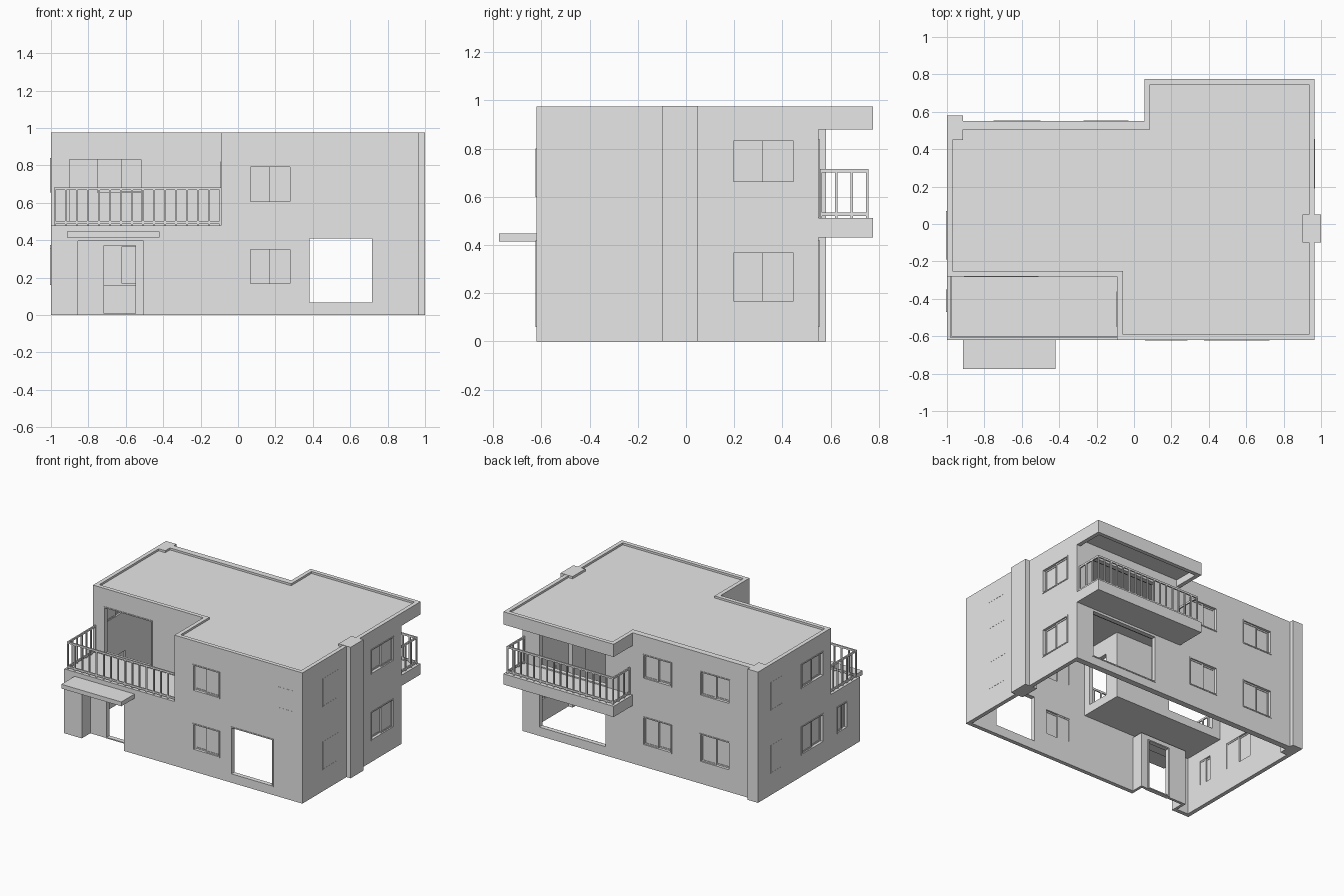
import bpy, bmesh
from mathutils import Vector

cube = bpy.data.objects.get("Cube")
if cube:
    bpy.data.objects.remove(cube, do_unlink=True)

grey = bpy.data.materials.new("plain_grey")
grey.use_nodes = True
grey.diffuse_color = (0.8, 0.8, 0.8, 1)
grey.node_tree.nodes["Principled BSDF"].inputs["Base Color"].default_value = (0.8, 0.8, 0.8, 1)

H = 0.975    # parapet top
T = 0.03     # wall thickness


def finish(name, bm):
    bmesh.ops.recalc_face_normals(bm, faces=bm.faces)
    mesh = bpy.data.meshes.new(name)
    bm.to_mesh(mesh)
    bm.free()
    mesh.materials.append(grey)
    obj = bpy.data.objects.new(name, mesh)
    bpy.context.collection.objects.link(obj)
    return obj


def add_box(bm, x, y, z):
    verts = bmesh.ops.create_cube(bm, size=1)["verts"]
    for v in verts:
        v.co = Vector([(r[0] + r[1]) / 2 + c * abs(r[1] - r[0]) for r, c in zip((x, y, z), v.co)])


def box(name, x, y, z):
    bm = bmesh.new()
    add_box(bm, x, y, z)
    return finish(name, bm)


def extrude(bm, vec):
    res = bmesh.ops.extrude_face_region(bm, geom=bm.faces[:])
    moved = [g for g in res["geom"] if isinstance(g, bmesh.types.BMVert)]
    bmesh.ops.translate(bm, verts=moved, vec=vec)


def wall(name, axis, c, depth, u, z, holes=()):
    """Upright wall along an axis, with rectangular holes (u0, u1, z0, z1)."""
    us = sorted({*u, *[k for h in holes for k in h[:2] if u[0] < k < u[1]]})
    zs = sorted({*z, *[k for h in holes for k in h[2:] if z[0] < k < z[1]]})
    bm = bmesh.new()
    place = (lambda a, b: (a, c, b)) if axis == "x" else (lambda a, b: (c, a, b))
    for a, b in zip(us, us[1:]):
        for lo, hi in zip(zs, zs[1:]):
            mu, mz = (a + b) / 2, (lo + hi) / 2
            if any(h[0] < mu < h[1] and h[2] < mz < h[3] for h in holes):
                continue
            bm.faces.new([bm.verts.new(place(*p)) for p in ((a, lo), (b, lo), (b, hi), (a, hi))])
    bmesh.ops.remove_doubles(bm, verts=bm.verts, dist=1e-5)
    extrude(bm, (0, depth, 0) if axis == "x" else (depth, 0, 0))
    bmesh.ops.dissolve_limit(bm, angle_limit=0.01, verts=bm.verts, edges=bm.edges)
    return finish(name, bm)


def frame(bm, axis, u, z, d, w):
    """Four bars around an opening; d is the depth range across the wall."""
    parts = [((u[0], u[0] + w), z), ((u[1] - w, u[1]), z),
             ((u[0] + w, u[1] - w), (z[0], z[0] + w)), ((u[0] + w, u[1] - w), (z[1] - w, z[1]))]
    for uu, zz in parts:
        add_box(bm, *((uu, d) if axis == "x" else (d, uu)), zz)


def opening(name, axis, c, out, hole, panes=0):
    """Frame in a hole, with optional sliding sashes; out is the outward sign."""
    u, z = hole[:2], hole[2:]
    bm = bmesh.new()
    frame(bm, axis, u, z, (c + out * 0.004, c - out * T), 0.008)
    mid = (u[0] + u[1]) / 2
    spans = [(u[0] + 0.008, mid + 0.006), (mid - 0.006, u[1] - 0.008)]
    for i, s in enumerate(spans[:panes]):
        d = c - out * (0.017 - 0.011 * i)
        zz = (z[0] + 0.008, z[1] - 0.008)
        frame(bm, axis, s, zz, (d, d - out * 0.01), 0.01)
        glass = (d - out * 0.004, d - out * 0.007)
        add_box(bm, *((s, glass) if axis == "x" else (glass, s)), zz)
    finish(name, bm)


def flush_window(name, axis, c, out, u, z):
    bm = bmesh.new()
    frame(bm, axis, u, z, (c + out * 0.001, c - out * 0.004), 0.006)
    finish(name, bm)


def railing(name, points, z, step):
    """Rails and balusters along an axis-aligned path."""
    bm = bmesh.new()
    r = 0.005
    for (x0, y0), (x1, y1) in zip(points, points[1:]):
        xs, ys = sorted((x0, x1)), sorted((y0, y1))
        for lo in (z[0] + 0.008, z[1] - 0.014):
            add_box(bm, (xs[0] - r, xs[1] + r), (ys[0] - r, ys[1] + r), (lo, lo + 0.014))
        n = max(1, round(max(xs[1] - xs[0], ys[1] - ys[0]) / step))
        for i in range(n + 1):
            px, py = x0 + (x1 - x0) * i / n, y0 + (y1 - y0) * i / n
            add_box(bm, (px - r, px + r), (py - r, py + r), z)
    finish(name, bm)


# Openings: u0, u1, z0, z1
garage = (0.375, 0.725, 0.06, 0.418)
entrance = (-0.855, -0.505, 0, 0.395)
front_windows = [(0.06, 0.285, 0.16, 0.36), (0.06, 0.285, 0.6, 0.8)]
back_windows = [(a, b, *z) for a, b in ((-0.75, -0.5), (-0.27, -0.03))
                for z in ((0.16, 0.375), (0.655, 0.84))]
right_windows = [(0.19, 0.455, 0.16, 0.375), (0.19, 0.455, 0.655, 0.84)]
left_windows = [(-0.19, 0.07, 0.16, 0.375), (-0.19, 0.07, 0.655, 0.84)]
left_small = (-0.47, -0.35, 0.16, 0.36)
back_doors = [(0.27, 0.83, 0.06, 0.42), (0.27, 0.83, 0.515, 0.84)]
terrace_door = (-0.91, -0.51, 0.485, 0.84)
side_door = (-0.55, -0.36, 0.485, 0.82)

# Outer walls
wall("front_wall", "x", -0.62, T, (-1, 0.965), (0, H),
     [garage, entrance, *front_windows, (-1, -0.09, 0.48, H)])
wall("back_wall", "x", 0.55, -0.045, (-1, 0.965), (0, H),
     [*back_windows, *back_doors, (0.085, 0.935, 0.93, H)])
wall("right_wall", "y", 0.965, -T, (-0.59, 0.505), (0, H), right_windows)
wall("left_wall", "y", -1, T, (-0.59, 0.505), (0, H),
     [*left_windows, left_small, (-0.59, -0.25, 0.48, H)])

# Set-back walls around the front terrace
wall("terrace_back_wall", "x", -0.28, T, (-1, -0.06), (0.43, H), [terrace_door])
wall("terrace_side_wall", "y", -0.09, T, (-0.59, -0.28), (0.43, H), [side_door])
box("terrace_floor", (-0.97, -0.06), (-0.59, -0.25), (0.43, 0.48))

# Recessed entrance and canopy
door = (-0.725, -0.54, 0.0, 0.38)
wall("entrance_back", "x", -0.52, 0.02, (-0.875, -0.485), (0, 0.415), [door])
for side, x in (("left", -0.505), ("right", -0.875)):
    box("entrance_side_" + side, (x, x + 0.02), (-0.59, -0.52), (0, 0.415))
box("entrance_ceiling", (-0.855, -0.505), (-0.59, -0.52), (0.395, 0.415))
opening("entrance_door_frame", "x", -0.52, -1, door)
box("entrance_canopy", (-0.915, -0.42), (-0.775, -0.62), (0.415, 0.447))

# Roof slab inside the parapet
bm = bmesh.new()
outline = [(-0.97, -0.25), (-0.06, -0.25), (-0.06, -0.59), (0.935, -0.59),
           (0.935, 0.745), (0.085, 0.745), (0.085, 0.505), (-0.97, 0.505)]
bm.faces.new([bm.verts.new((x, y, 0.93)) for x, y in outline])
extrude(bm, (0, 0, 0.03))
finish("roof_slab", bm)

# Back roof overhang rim and balcony
box("overhang_back", (0.055, 0.965), (0.745, 0.775), (0.88, H))
for side, x in (("left", 0.935), ("right", 0.055)):
    box("overhang_" + side, (x, x + T), (0.55, 0.745), (0.88, H))
box("back_balcony", (0.055, 0.965), (0.55, 0.775), (0.432, 0.512))

# Corner pillar and chimney
box("corner_pillar", (-1, -0.915), (0.45, 0.58), (0, H))
box("chimney", (0.9, 1), (-0.1, 0.05), (0, H + 0.002))

# Railings
railing("terrace_railing", [(-0.98, -0.28), (-0.98, -0.603), (-0.095, -0.603)], (0.48, 0.683), 0.058)
railing("balcony_railing", [(0.945, 0.56), (0.945, 0.752), (0.075, 0.752), (0.075, 0.56)],
        (0.512, 0.715), 0.055)

# Windows with sliding sashes, and open framed doorways
for label, axis, c, out, holes in (("front", "x", -0.62, -1, front_windows), ("back", "x", 0.55, 1, back_windows),
                                   ("right", "y", 0.965, 1, right_windows), ("left", "y", -1, -1, left_windows)):
    for hole in holes:
        opening(label + "_window", axis, c, out, hole, 2)
opening("left_small_window", "y", -1, -1, left_small, 2)
opening("garage_frame", "x", -0.62, -1, garage)
opening("terrace_door_frame", "x", -0.28, -1, terrace_door)
opening("side_door_frame", "y", -0.09, -1, side_door)
for hole in back_doors:
    opening("back_door_frame", "x", 0.55, 1, hole)

# Flush windows
flush_window("front_small_window", "x", -0.62, -1, (0.77, 0.885), (0.66, 0.82))
for z in ((0.16, 0.37), (0.63, 0.84)):
    flush_window("right_flush_window", "y", 0.965, 1, (-0.38, -0.2), z)
    flush_window("left_flush_window", "y", -1, -1, (0.29, 0.43), z)
